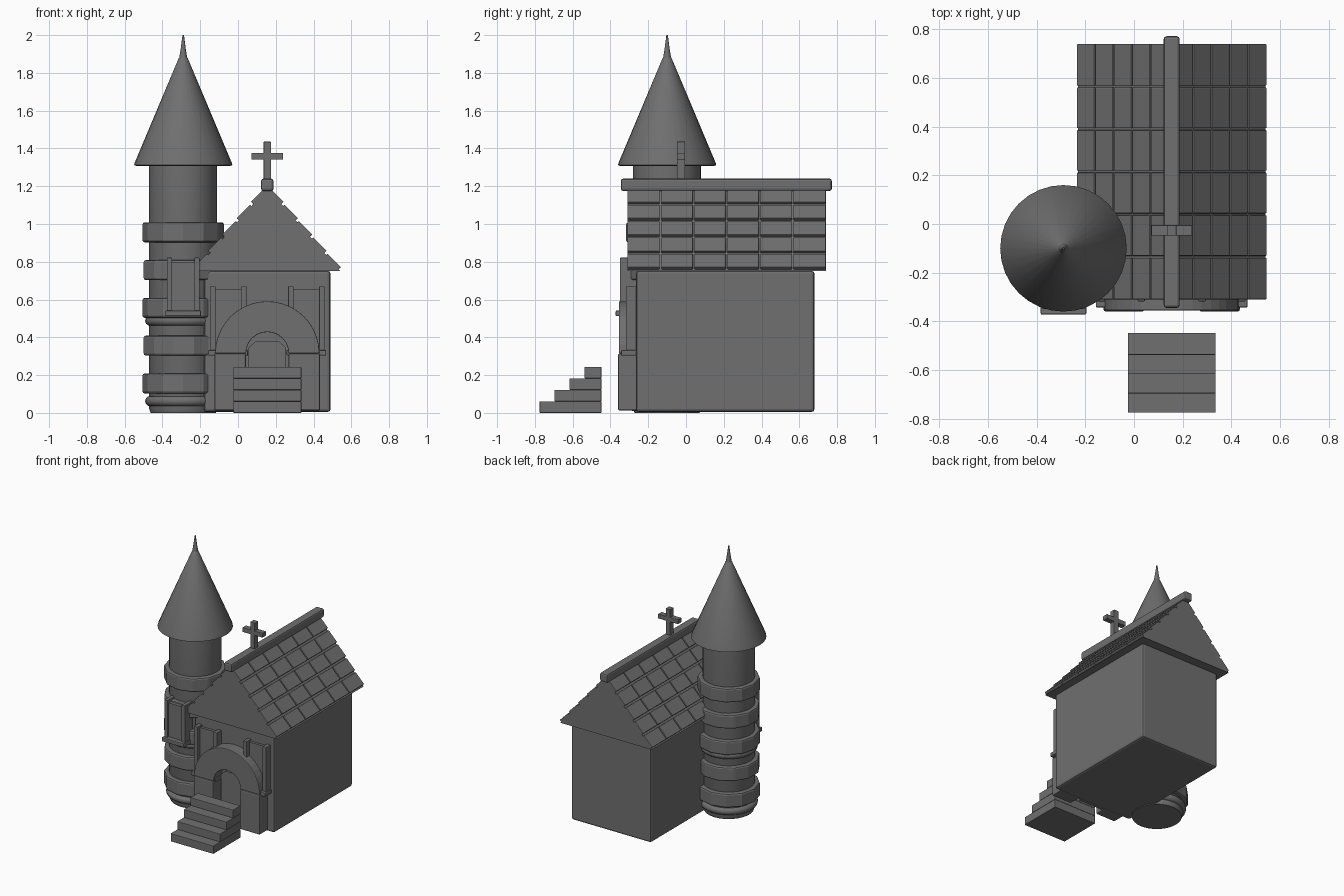
import bpy, math
from mathutils import Vector

if "Cube" in bpy.data.objects:
    bpy.data.objects.remove(bpy.data.objects["Cube"])

stone = bpy.data.materials.new("dark_grey_stone")
stone.diffuse_color = (0.16, 0.16, 0.16, 1)
stone.use_nodes = True
stone.node_tree.nodes["Principled BSDF"].inputs["Base Color"].default_value = stone.diffuse_color
CX = 0.155             # centre line of the chapel
TX, TY = -0.29, -0.10  # tower axis


def finish(ob, bevel=0, smooth=False):
    ob.data.materials.append(stone)
    if bevel:
        m = ob.modifiers.new("bevel", 'BEVEL')
        m.width, m.segments, m.limit_method = bevel, 2, 'ANGLE'
    if smooth:
        bpy.ops.object.select_all(action='DESELECT')
        ob.select_set(True)
        bpy.context.view_layer.objects.active = ob
        bpy.ops.object.shade_smooth_by_angle(angle=math.radians(35))
    return ob


def mesh(name, verts, faces, bevel=0, smooth=False):
    me = bpy.data.meshes.new(name)
    me.from_pydata(verts, [], faces)
    ob = bpy.data.objects.new(name, me)
    bpy.context.collection.objects.link(ob)
    return finish(ob, bevel, smooth)


def prism(name, pts, y0, y1, bevel=0, smooth=False):
    """Extrude a counter-clockwise x,z outline (seen from the front) along y."""
    n = len(pts)
    v = [(x, y0, z) for x, z in pts] + [(x, y1, z) for x, z in pts]
    f = [list(range(n)), list(range(2 * n - 1, n - 1, -1))]
    f += [[i, i + n, (i + 1) % n + n, (i + 1) % n] for i in range(n)]
    return mesh(name, v, f, bevel, smooth)


def box(name, x0, x1, y0, y1, z0, z1, bevel=0):
    return prism(name, [(x0, z0), (x1, z0), (x1, z1), (x0, z1)], y0, y1, bevel)


def lathe(name, prof, sides, bevel=0, smooth=True, turn=0):
    """Spin an r,z profile (bottom to top) about the tower axis."""
    v, f = [], []
    for r, z in prof:
        for i in range(sides):
            a = turn + 2 * math.pi * i / sides
            v.append((TX + r * math.cos(a), TY + r * math.sin(a), z))
    for k in range(len(prof) - 1):
        for i in range(sides):
            j = (i + 1) % sides
            f.append([k * sides + i, k * sides + j, (k + 1) * sides + j, (k + 1) * sides + i])
    f.append(list(range(sides - 1, -1, -1)))
    f.append([(len(prof) - 1) * sides + i for i in range(sides)])
    return mesh(name, v, f, bevel, smooth)


def arc(r, zc, a0, a1, n):
    return [(CX + r * math.cos(math.radians(a0 + (a1 - a0) * i / n)),
             zc + r * math.sin(math.radians(a0 + (a1 - a0) * i / n))) for i in range(n + 1)]


# Chapel body
box("chapel_body", CX - 0.335, CX + 0.335, -0.265, 0.68, 0.005, 0.752, 0.015)

# Gable roof core
HW, EAVE, APEX = 0.385, 0.752, 1.19
prism("roof_core", [(CX - HW, EAVE), (CX + HW, EAVE), (CX, APEX)], -0.31, 0.74)

# Roof tiles: five rows by six columns on each slope
slope = Vector((HW, EAVE - APEX))
length = slope.length
d = slope / length
nrm = Vector((-d.y, d.x))
cols = 6
for side in (1, -1):
    for row in range(5):
        s0 = 0.012 + row * 0.115
        s1 = min(s0 + 0.100, length + 0.004)
        for c in range(cols):
            y0 = -0.31 + c * 0.175
            ya = y0 + (0.004 if c else 0)
            yb = y0 + 0.175 - (0.004 if c < cols - 1 else 0)
            pts = []
            for s, h in ((s0, -0.01), (s1, -0.01), (s1, 0.017), (s0, 0.011)):
                p = Vector((0, APEX)) + d * s + nrm * h
                pts.append((CX + side * p.x, p.y))
            if side == 1:
                pass
            else:
                pts.reverse()
            prism("roof_tile", pts, ya, yb, 0.003)

# Ridge beam and cross
box("ridge_beam", CX - 0.033, CX + 0.033, -0.345, 0.772, 1.175, 1.24, 0.012)
box("cross_post", CX - 0.019, CX + 0.019, -0.047, -0.005, 1.23, 1.436, 0.002)
box("cross_bar", CX - 0.084, CX + 0.084, -0.047, -0.005, 1.342, 1.376, 0.002)

# Door arch and its two piers
ARCH_Z = 0.315
prism("door_arch", arc(0.276, ARCH_Z, 0, 180, 20) + arc(0.113, ARCH_Z, 180, 0, 12),
      -0.355, -0.25, 0.004)
for side in (-1, 1):
    xa, xb = sorted((CX + side * 0.113, CX + side * 0.28))
    box("door_pier", xa, xb, -0.36, -0.25, 0.012, ARCH_Z, 0.009)
prism("door", [(CX - 0.1, 0.01), (CX + 0.1, 0.01), (CX + 0.1, 0.345), (CX + 0.06, 0.38),
               (CX - 0.06, 0.38), (CX - 0.1, 0.345)], -0.285, -0.25)

# Front windows, one each side of the door
for side in (-1, 1):
    wx = CX + side * 0.207
    box("window_pane", wx - 0.08, wx + 0.08, -0.285, -0.25, 0.33, 0.655)
    for p in (-1, 1):
        px = wx + p * 0.082
        box("window_post", px - 0.015, px + 0.015, -0.318, -0.25, 0.33, 0.67, 0.004)
    box("window_sill", wx - 0.105, wx + 0.105, -0.343, -0.25, 0.303, 0.333, 0.005)

# Front steps
for i in range(4):
    box("front_step", CX - 0.18, CX + 0.18, -0.775 + 0.079 * i, -0.448,
        0.061 * i, 0.061 * (i + 1), 0.003)

# Tower shaft
lathe("tower_shaft", [(0.172, 0), (0.18, 0.02), (0.18, 1.32)], 32)

# Chunky stone bands, turned alternately
for i in range(5):
    z = 0.103 + 0.2 * i
    lathe("stone_band", [(0.217, z), (0.217, z + 0.106)], 12, 0.012, False,
          math.radians(15 * (i % 2)))

# Rounded mouldings at the foot and middle
for zc in (0.062, 0.488):
    prof = [(0.172 + 0.03 * math.cos(math.radians(a)), zc + 0.028 * math.sin(math.radians(a)))
            for a in range(-90, 91, 30)]
    lathe("round_moulding", prof, 32)

# Tower roof and spike
lathe("tower_roof", [(0.25, 1.308), (0.26, 1.312), (0.258, 1.322), (0.024, 1.878), (0.018, 1.885)], 32)
lathe("roof_spike", [(0.023, 1.87), (0.013, 1.93), (0.004, 2.0)], 12)

# Tower window
box("tower_window_pane", TX - 0.07, TX + 0.07, -0.335, -0.25, 0.53, 0.80)
for p in (-1, 1):
    px = TX + p * 0.073
    box("tower_window_post", px - 0.014, px + 0.014, -0.35, -0.24, 0.53, 0.822, 0.004)
box("tower_window_sill", TX - 0.094, TX + 0.094, -0.372, -0.24, 0.512, 0.542, 0.005)
